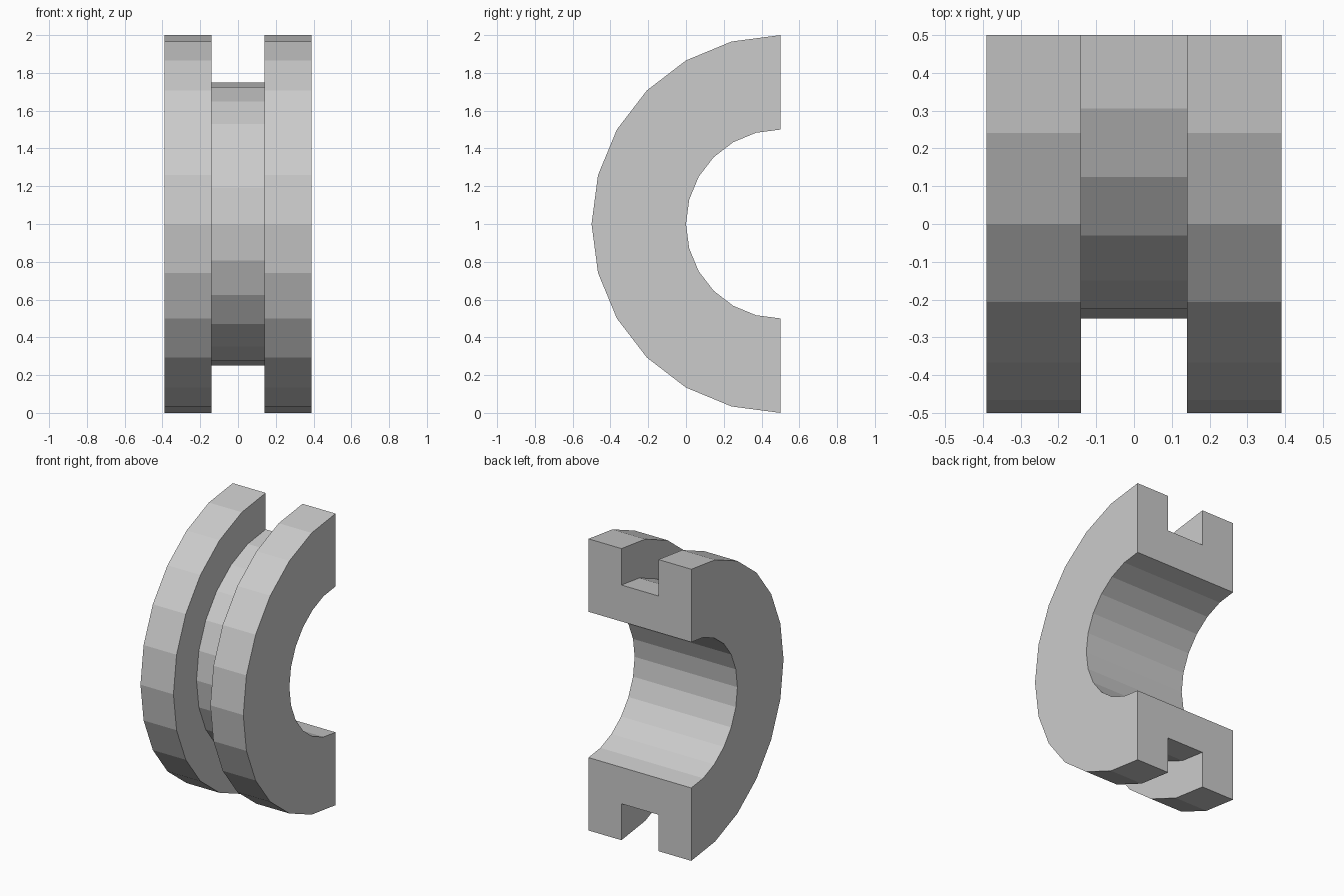
import bpy, bmesh, math
from mathutils import Vector

if "Cube" in bpy.data.objects:
    bpy.data.objects.remove(bpy.data.objects["Cube"])

# Cross-section of the grooved half ring: (x, radius), mirrored about x = 0
half = [(0.39, 0.5), (0.39, 1.0), (0.14, 1.0), (0.14, 0.75)]
profile = half + [(-x, r) for x, r in reversed(half)]
STEPS = 12
CENTRE = Vector((0, 0.5, 1))

bm = bmesh.new()

# Sweep the section from the top, round the front, to the bottom
rings = []
for i in range(STEPS + 1):
    a = math.pi * i / STEPS
    d = Vector((0, -math.sin(a), math.cos(a)))
    rings.append([bm.verts.new(CENTRE + Vector((x, 0, 0)) + d * r) for x, r in profile])

n = len(profile)
for a, b in zip(rings, rings[1:]):
    for j in range(n):
        k = (j + 1) % n
        bm.faces.new((a[j], a[k], b[k], b[j]))

# Flat cut ends
bm.faces.new(rings[0])
bm.faces.new(rings[-1])
bmesh.ops.recalc_face_normals(bm, faces=bm.faces)

mesh = bpy.data.meshes.new("grooved_half_ring")
bm.to_mesh(mesh)
bm.free()
bpy.context.collection.objects.link(bpy.data.objects.new("grooved_half_ring", mesh))
